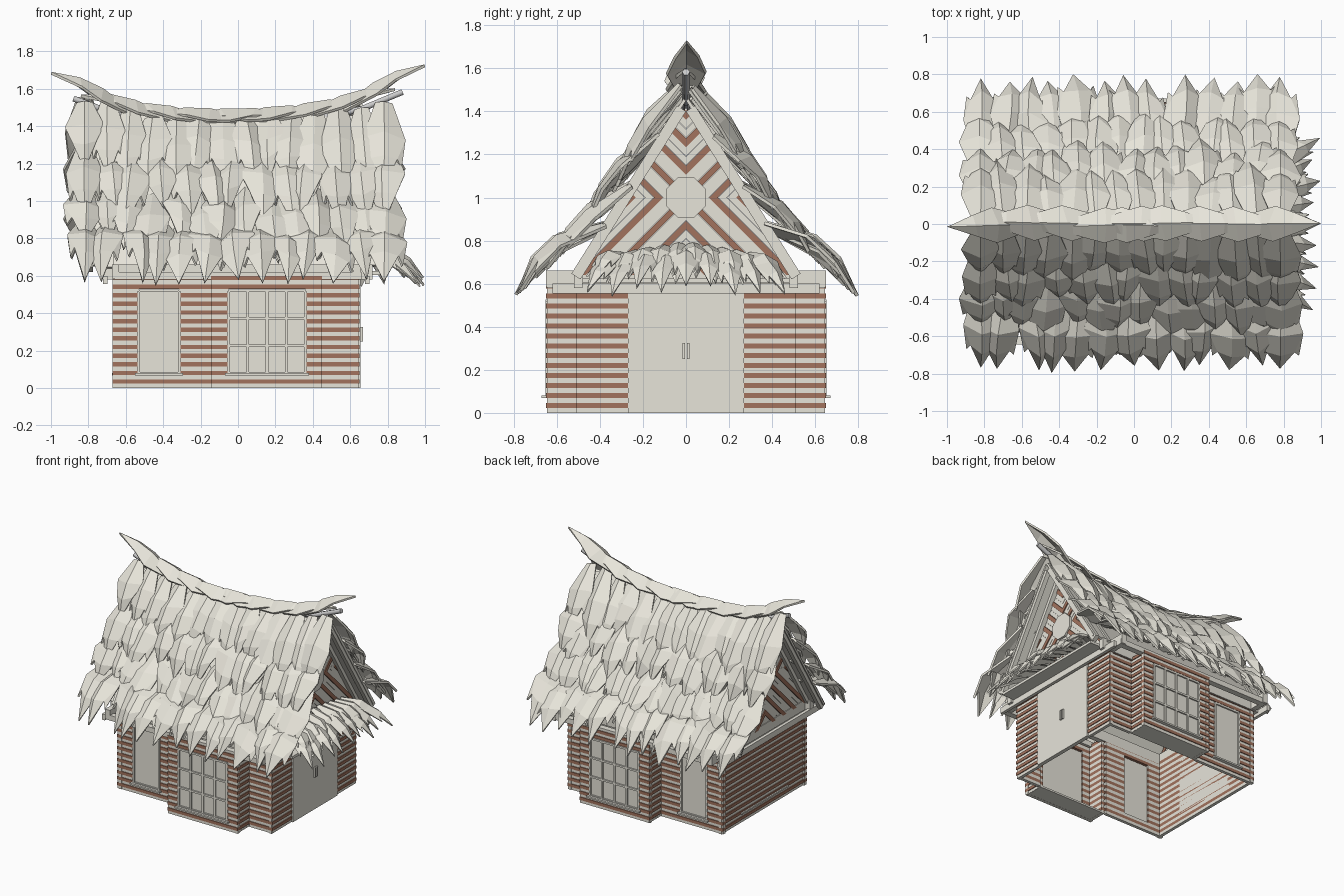
import bpy, bmesh, math, random
from mathutils import Vector, Matrix

if "Cube" in bpy.data.objects:
    bpy.data.objects.remove(bpy.data.objects["Cube"])

random.seed(7)
brown = bpy.data.materials.new("brown_wood")
brown.diffuse_color = (0.36, 0.17, 0.11, 1)
brown.use_nodes = True
brown.node_tree.nodes["Principled BSDF"].inputs["Base Color"].default_value = brown.diffuse_color
plain = bpy.data.materials.new("pale_wood")
plain.diffuse_color = (0.8, 0.78, 0.7, 1)
plain.use_nodes = True
plain.node_tree.nodes["Principled BSDF"].inputs["Base Color"].default_value = plain.diffuse_color


def finish(name, bm, solid=0):
    if not solid:
        bmesh.ops.recalc_face_normals(bm, faces=bm.faces)
    me = bpy.data.meshes.new(name)
    bm.to_mesh(me)
    bm.free()
    me.materials.append(plain)
    me.materials.append(brown)
    ob = bpy.data.objects.new(name, me)
    bpy.context.collection.objects.link(ob)
    if solid:
        m = ob.modifiers.new("thickness", 'SOLIDIFY')
        m.thickness = solid
    return ob


def box(bm, lo, hi, mat=0, rot=None):
    lo, hi = Vector(lo), Vector(hi)
    size = [max(abs(v), 1e-4) for v in hi - lo]
    m = Matrix.Translation((lo + hi) / 2) @ (rot or Matrix()) @ Matrix.Diagonal((*size, 1))
    for v in bmesh.ops.create_cube(bm, size=1, matrix=m)['verts']:
        for f in v.link_faces:
            f.material_index = mat


def side_box(bm, axis, plane, t, s0, s1, z0, z1, mat=0):
    """Box along a wall; axis 'x' runs along x at y=plane, 'y' along y at x=plane."""
    if axis == 'x':
        box(bm, (s0, plane, z0), (s1, plane + t, z1), mat)
    else:
        box(bm, (plane, s0, z0), (plane + t, s1, z1), mat)


def wall(name, axis, plane, out, s0, s1, hole=None, top=0.6):
    """Stacked boards, alternately pale and brown, around one opening."""
    bm = bmesh.new()
    n = 26
    h = top / n
    for i in range(n):
        zc = (i + .5) * h
        mat = i % 2
        t = out * (0.03 if mat else 0.024)
        spans = [(s0, s1)]
        if hole and hole[2] < zc < hole[3]:
            spans = [(s0, hole[0]), (hole[1], s1)]
        for a, b in spans:
            side_box(bm, axis, plane - out * .03, t, a, b, i * h, (i + 1) * h, mat)
    finish(name, bm)


def window(name, axis, plane, out, s0, s1, z0, z1, cols=1, rows=1):
    bm = bmesh.new()
    side_box(bm, axis, plane - out * .02, out * .012, s0, s1, z0, z1)
    for i in range(cols + 1):
        c = s0 + (s1 - s0) * i / cols
        side_box(bm, axis, plane - out * .015, out * .018, c - .007, c + .007, z0, z1)
    for i in range(rows + 1):
        c = z0 + (z1 - z0) * i / rows
        side_box(bm, axis, plane - out * .015, out * .018, s0, s1, c - .007, c + .007)
    side_box(bm, axis, plane - out * .02, out * .04, s0 - .02, s1 + .02, z0 - .012, z0)
    finish(name, bm)


# Long walls and their bays, front and back
for tag, s in (("front", -1), ("back", 1)):
    wall(tag + "_wall_left", 'x', s * .51, s, -.67, -.145, (-.53, -.315, .08, .52))
    wall(tag + "_wall_right", 'x', s * .51, s, .45, .645)
    wall(tag + "_bay_wall", 'x', s * .65, s, -.145, .45, (-.05, .36, .08, .52))
    a, b = sorted((s * .49, s * .645))
    wall(tag + "_bay_side_left", 'y', -.145, -1, a, b)
    wall(tag + "_bay_side_right", 'y', .45, 1, a, b)
    window(tag + "_narrow_window", 'x', s * .51, s, -.53, -.315, .08, .52)
    window(tag + "_bay_window", 'x', s * .65, s, -.05, .36, .08, .52, 4, 3)
    bm = bmesh.new()
    box(bm, (-.14, s * .49, .001), (.445, s * .64, .015))
    finish(tag + "_bay_floor", bm)

# End walls
wall("left_wall", 'y', -.665, -1, -.51, .51)
wall("right_wall", 'y', .65, 1, -.51, .51, (-.27, .27, 0, .58))
window("left_window", 'y', -.655, -1, -.26, .26, .08, .52)

# Double door with handles
bm = bmesh.new()
for s in (-1, 1):
    box(bm, (.625, 0, 0), (.655, s * .27, .58))
    box(bm, (.65, s * .004, .25), (.668, s * .017, .325))
finish("double_door", bm)

# Wall plates and tie beams
bm = bmesh.new()
for s in (-1, 1):
    box(bm, (-.72, s * .48, .58), (.72, s * .52, .66))
    box(bm, (-.66, s * .60, .58), (.66, s * .645, .62))
for x in (-.655, .635):
    box(bm, (x - .02, -.65, .585), (x + .02, .65, .66))
for x in (-.71, .69):
    box(bm, (x - .012, -.62, .555), (x + .012, .62, .6))
finish("eave_beams", bm)

# Gables of diagonal boards with an eight-sided window
APEX, K = 1.42, .62


def gable(name, x, out):
    bm = bmesh.new()
    for upper in (0, 1):
        part = bmesh.new()
        r = Matrix.Rotation(math.radians(-45 if upper else 45), 4, 'X')
        for i in range(-20, 21):
            mat = 1 if i % 3 == 0 else 0
            o = Vector((x, 0, 1.0)) + r.inverted() @ Vector((0, 0, i * .03))
            d = Vector(((.016 if mat else .01), .9, .0145))
            box(part, o - d, o + d, mat, r.inverted())
        cuts = [((0, 0, 1), (0, 0, -1 if upper else 1)), ((0, 0, 0), (0, -1, 0)),
                ((0, 0, APEX), (0, 1, K)), ((0, 0, .64), (0, 0, -1))]
        for co, no in cuts:
            bmesh.ops.bisect_plane(part, geom=part.verts[:] + part.edges[:] + part.faces[:],
                                   plane_co=co, plane_no=no, clear_outer=True)
        tmp = bpy.data.meshes.new("tmp")
        part.to_mesh(tmp)
        part.free()
        bm.from_mesh(tmp)
        bpy.data.meshes.remove(tmp)
    ob = finish(name + "_gable_boards", bm)
    ob.modifiers.new("halves", 'MIRROR').use_axis = (False, True, False)
    bm = bmesh.new()
    m = Matrix.Translation((x + out * .012, 0, 1)) @ Matrix.Rotation(math.pi / 2, 4, 'Y') \
        @ Matrix.Rotation(math.pi / 8, 4, 'Z')
    bmesh.ops.create_cone(bm, cap_ends=True, segments=8, radius1=.1, radius2=.1, depth=.03, matrix=m)
    finish(name + "_gable_window", bm)


gable("right", .64, 1)
gable("left", -.66, -1)


# Rafters and roof boarding: bars sloping from the ridge to both eaves
def slope_prism(bm, x0, x1, top, bottom, thick):
    t, b = Vector((0, *top)), Vector((0, *bottom))
    n = Vector((0, t.z - b.z, b.y - t.y)).normalized() * thick
    for s in (-1, 1):
        vs = [bm.verts.new((x, s * p.y, p.z)) for x in (x0, x1) for p in (t, b, b + n, t + n)]
        for f in ((0, 1, 2, 3), (7, 6, 5, 4), (0, 4, 5, 1), (1, 5, 6, 2), (2, 6, 7, 3), (3, 7, 4, 0)):
            bm.faces.new([vs[i] for i in f])


bm = bmesh.new()
for x in (-.70, .65, .76, -.81):
    slope_prism(bm, x, x + .035, (0, 1.40), (.49, .62), .05)
finish("rafters", bm)
bm = bmesh.new()
slope_prism(bm, -.82, .8, (0, 1.45), (.5, .65), .015)
finish("roof_boarding", bm)


def leaf(bm, root, tip, side, half, fold, bulge, spur=1):
    """Creased pointed leaf, optionally with a side spur on each edge."""
    d = tip - root
    n = side.cross(d).normalized()
    if n.z < 0:
        n = -n

    def pt(u, v, k):
        return bm.verts.new(root + d * u + side * v * half + n * (k * fold + bulge * math.sin(math.pi * u)))
    c = [pt(0, 0, .3), pt(.42, 0, 1), pt(.7, 0, .9), pt(1, 0, .1)]
    for s in (-1, 1):
        j = random.uniform(-.07, .07)
        e = [pt(0, s * .4, 0), pt(.42 + j, s, 0), pt(.76 + j, s * .82, -.1), pt(.67 + j, s * .62, .3)]
        faces = [(c[0], e[0], e[1], c[1]), (c[1], e[1], e[3], c[2]), (c[2], e[3], c[3])]
        if spur:
            faces.append((e[1], e[2], e[3]))
        else:
            bm.verts.remove(e[2])
        for f in faces:
            face = bm.faces.new(f)
            face.normal_update()
            if face.normal.dot(n) < 0:
                face.normal_flip()


def ridge(x):
    return 1.475 + .10 * x * x + .13 * x ** 4 + .02 * x


# Thatch: overlapping tiers on each slope, the upper ones lifted towards the ends
tiers = [((.36, .88), (.78, .56), .06, 0, 0), ((.24, 1.07), (.60, .72), .03, .01, 0),
         ((.12, 1.27), (.44, .90), .03, .05, .01), ((.01, 1.46), (.31, 1.05), .02, .15, .06)]
jit = random.uniform
for tag, s in (("front", -1), ("back", 1)):
    bm = bmesh.new()
    for k, (r, t, bulge, lift_r, lift_t) in enumerate(tiers):
        count = 13 + k % 2
        for i in range(count):
            x = -.82 + 1.60 * i / (count - 1)
            dx = jit(-.05, .05) if 0 < i < count - 1 else 0
            root = Vector((x, s * r[0], r[1] + lift_r * x * x))
            tip = Vector((x + dx, s * t[0], t[1] + lift_t * x * x))
            tip += (tip - root) * (jit(-.18, .16) if k else jit(-.08, .06))
            root += (tip - root) * jit(-.02, .1)
            side = Matrix.Rotation(jit(-.3, .3), 3, 'Y') @ Vector((1, 0, 0))
            leaf(bm, root, tip, side, jit(.095, .125), jit(.03, .055), bulge, jit(0, 1) < .5 or k == 0)
    finish(tag + "_thatch", bm, .015)

# Ridge cap of leaves pointing outwards, rising at both ends
bm = bmesh.new()
for s in (-1, 1):
    for x0, x1 in ((.56, 1.0), (.36, .84), (.16, .64), (-.06, .44), (-.24, .24)):
        root = Vector((s * x0, 0, ridge(s * x0) - .05))
        tip = Vector((s * x1, jit(-.02, .02), ridge(s * x1) - (.0 if x1 == 1 else .03)))
        leaf(bm, root, tip, Vector((0, 1, 0)), .095, .06, -.005, 0)
finish("ridge_cap", bm, .015)

# Bent ridge pole
cu = bpy.data.curves.new("ridge_pole", 'CURVE')
cu.dimensions = '3D'
cu.bevel_depth = .018
cu.bevel_resolution = 1
cu.use_fill_caps = True
sp = cu.splines.new('POLY')
sp.points.add(8)
for i, p in enumerate(sp.points):
    x = -.88 + .22 * i
    p.co = (x, 0, ridge(x) - .065, 1)
bpy.context.collection.objects.link(bpy.data.objects.new("ridge_pole", cu))

# Thatched porch skirt over the door
bm = bmesh.new()
for k in (0, 1):
    for i in range(9 + k):
        f = -1 + 2 * i / (8 + k)
        root = Vector((.66, f * .30, .77 - .05 * abs(f) + .02 * k))
        tip = Vector((.98 - .08 * k + jit(-.03, .02), f * (.46 - .04 * k), .57 + .04 * k + jit(-.03, .02)))
        d = (tip - root).normalized()
        leaf(bm, root, tip, Vector((-d.y, d.x, 0)).normalized(), .065, .03, .04)
finish("porch_thatch", bm, .01)
bm = bmesh.new()
box(bm, (.64, -.48, .605), (.80, .48, .625))
finish("porch_board", bm)
